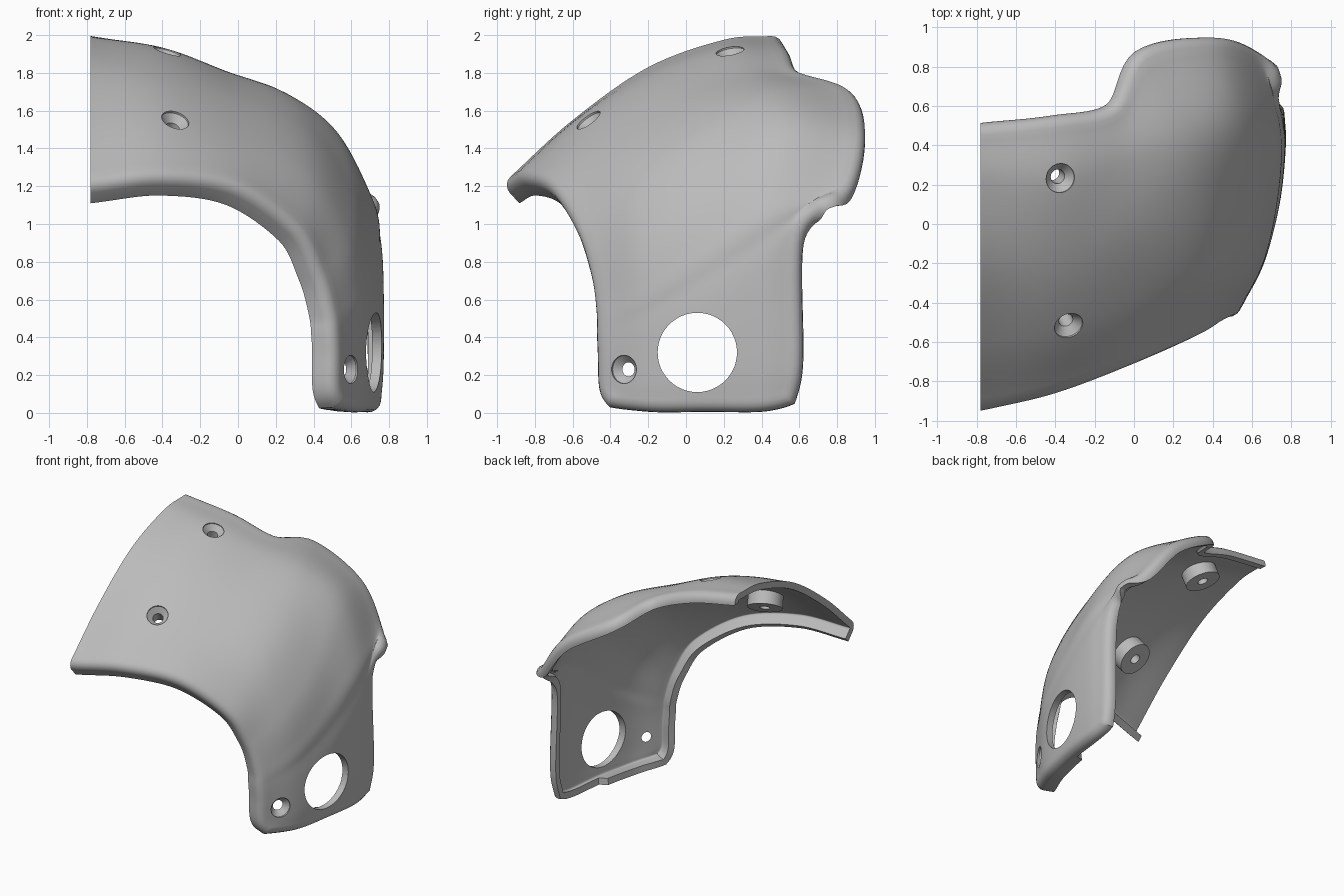
import bpy, bmesh, math
from mathutils import Vector, Matrix
from mathutils.bvhtree import BVHTree

cube = bpy.data.objects.get("Cube")
if cube:
    bpy.data.objects.remove(cube, do_unlink=True)

grey = bpy.data.materials.new("light grey plastic")
grey.use_nodes = True
COLOUR = (0.5, 0.5, 0.5, 1)
grey.diffuse_color = COLOUR
grey.node_tree.nodes["Principled BSDF"].inputs["Base Color"].default_value = COLOUR

CUT_X = -0.78        # plane where the cover is cut off
ROUND = 0.06         # radius of the rolled edge
WALL = 0.05          # shell thickness

# Stations along the arch, each listed from front edge to back edge
STATIONS = [
    [(-.78, -.93, 1.25), (-.78, -.6, 1.55), (-.78, -.2, 1.83), (-.78, .2, 1.975), (-.78, .45, 1.995)],
    [(-.4, -.84, 1.29), (-.4, -.55, 1.55), (-.4, -.2, 1.77), (-.4, .2, 1.92), (-.4, .49, 1.93)],
    [(0, -.69, 1.23), (0, -.4, 1.47), (-.02, -.05, 1.68), (-.06, .3, 1.8), (-.08, .56, 1.81)],
    [(.33, -.55, 1), (.38, -.27, 1.28), (.36, .1, 1.52), (.26, .45, 1.69), (.07, .84, 1.71)],
    [(.46, -.475, .75), (.58, -.23, .95), (.6, .1, 1.2), (.53, .5, 1.48), (.42, .9, 1.49)],
    [(.52, -.445, .54), (.65, -.2, .67), (.71, .1, .88), (.72, .45, 1.11), (.63, .835, 1.22)],
    [(.535, -.44, .42), (.655, -.2, .53), (.73, .1, .7), (.755, .42, .91), (.71, .66, 1.11)],
    [(.54, -.435, .31), (.66, -.2, .4), (.74, .1, .54), (.77, .4, .7), (.75, .565, .9)],
    [(.54, -.43, .15), (.66, -.2, .18), (.735, .1, .23), (.77, .4, .27), (.765, .565, .3)],
    [(.56, -.4, .085), (.66, -.18, .06), (.72, .1, .06), (.755, .38, .06), (.755, .535, .085)],
]


def spline(points, steps):
    """Smooth curve passing through every point."""
    p = [Vector(q) for q in points]
    p = [2 * p[0] - p[1]] + p + [2 * p[-1] - p[-2]]
    out = []
    for a, b, c, d in zip(p, p[1:], p[2:], p[3:]):
        for k in range(steps):
            t = k / steps
            out.append(b + (c - a) * t / 2 + (a - 2.5 * b + 2 * c - d / 2) * t * t
                       + (1.5 * (b - c) + (d - a) / 2) * t ** 3)
    return out + [p[-2]]


def make_object(name, bm):
    mesh = bpy.data.meshes.new(name)
    bm.to_mesh(mesh)
    bm.free()
    mesh.materials.append(grey)
    obj = bpy.data.objects.new(name, mesh)
    bpy.context.collection.objects.link(obj)
    return obj


def apply_modifier(obj, kind, **settings):
    mod = obj.modifiers.new(kind.title(), kind)
    for key, value in settings.items():
        setattr(mod, key, value)
    bpy.context.view_layer.objects.active = obj
    bpy.ops.object.modifier_apply(modifier=mod.name)


def turned(name, profile, place, axis):
    """Closed round solid from (radius, height) pairs, aimed along axis."""
    bm = bmesh.new()
    rings = []
    n = 48
    for r, h in profile:
        rings.append([bm.verts.new((r * math.cos(a), r * math.sin(a), h))
                      for a in (math.tau * k / n for k in range(n))])
    for low, high in zip(rings, rings[1:]):
        for k in range(n):
            m = (k + 1) % n
            bm.faces.new((low[k], low[m], high[m], high[k]))
    bm.faces.new(rings[0][::-1])
    bm.faces.new(rings[-1])
    turn = Vector(axis).to_track_quat('Z', 'Y').to_matrix().to_4x4()
    bm.transform(Matrix.Translation(place) @ turn)
    return make_object(name, bm)


# Main curved skin
columns = list(zip(*[spline(row, 8) for row in STATIONS]))
columns = [spline(col, 8) for col in columns]
rows = list(zip(*columns))
bm = bmesh.new()
grid = [[bm.verts.new(p) for p in row] for row in rows]
for r0, r1 in zip(grid, grid[1:]):
    for j in range(len(r0) - 1):
        bm.faces.new((r0[j], r1[j], r1[j + 1], r0[j + 1]))
bm.normal_update()
skin = BVHTree.FromBMesh(bm)

# Rolled lip along front edge, bottom edge and back edge
last = len(grid) - 1
edge = [row[0] for row in grid] + grid[last][1:-1] + [row[-1] for row in grid[::-1]]
count = len(edge)
normals = [v.normal.copy() for v in edge]
raw = []
for i, v in enumerate(edge):
    along = edge[min(i + 1, count - 1)].co - edge[max(i - 1, 0)].co
    raw.append(along.cross(normals[i]).normalized())


def averaged(vectors, i, reach=3):
    v = sum(vectors[max(i - reach, 0):i + reach + 1], Vector()).normalized()
    if i in (0, count - 1):
        v.x = 0
    return v.normalized()


outs = [averaged(raw, i) for i in range(count)]
ins = [-averaged(normals, i) for i in range(count)]
half = last + len(grid[0]) // 2          # the deep lip stops halfway along the bottom
base = [v.co.copy() for v in edge]
ring = edge
for step in range(1, 6):
    angle = math.radians(22.5 * min(step, 4))
    fresh = []
    for i in range(count):
        straight = (0.075 if i <= half else 0.015) if step == 5 else 0
        fresh.append(bm.verts.new(base[i] + outs[i] * ROUND * math.sin(angle)
                     + ins[i] * (ROUND * (1 - math.cos(angle)) + straight)))
    for i in range(count - 1):
        bm.faces.new((ring[i], fresh[i], fresh[i + 1], ring[i + 1]))
    ring = fresh
shell = make_object("cover_shell", bm)
apply_modifier(shell, 'SOLIDIFY', thickness=WALL, offset=-1)
for v in shell.data.vertices:
    v.co.x = max(v.co.x, CUT_X)
    v.co.z = max(v.co.z, 0)

# Screw holes, two of them with a boss inside
parts = [shell]
cutters = []
screws = [("upper", (-.37, .23, 1.93), True), ("front", (-.33, -.52, 1.555), True),
          ("side", (.6, -.33, .23), False)]
for label, near, has_boss in screws:
    place, normal, _, _ = skin.find_nearest(Vector(near))
    cutters.append((turned(label + "_screw_cutter",
                           [(.037, -.4), (.037, -.05), (.075, -.012), (.075, .1)],
                           place, normal), label))
    if has_boss:
        parts.append(turned(label + "_screw_boss", [(.125, -.15), (.125, -.025)],
                            place, normal))

# Large round opening in the side wall
cutters.append((turned("opening_cutter", [(.21, -.25), (.21, .25)],
                       (.75, .06, .32), (1, 0, 0)), "opening"))

for cutter, label in cutters:
    cutter.hide_render = True
    for part in parts:
        if part is shell or part.name.startswith(label):
            apply_modifier(part, 'BOOLEAN', object=cutter, operation='DIFFERENCE', solver='EXACT')
for cutter, _ in cutters:
    bpy.data.objects.remove(cutter, do_unlink=True)

# Smooth shading with crisp rims
for part in parts:
    bpy.ops.object.select_all(action='DESELECT')
    part.select_set(True)
    bpy.context.view_layer.objects.active = part
    bpy.ops.object.shade_smooth_by_angle(angle=math.radians(35))
